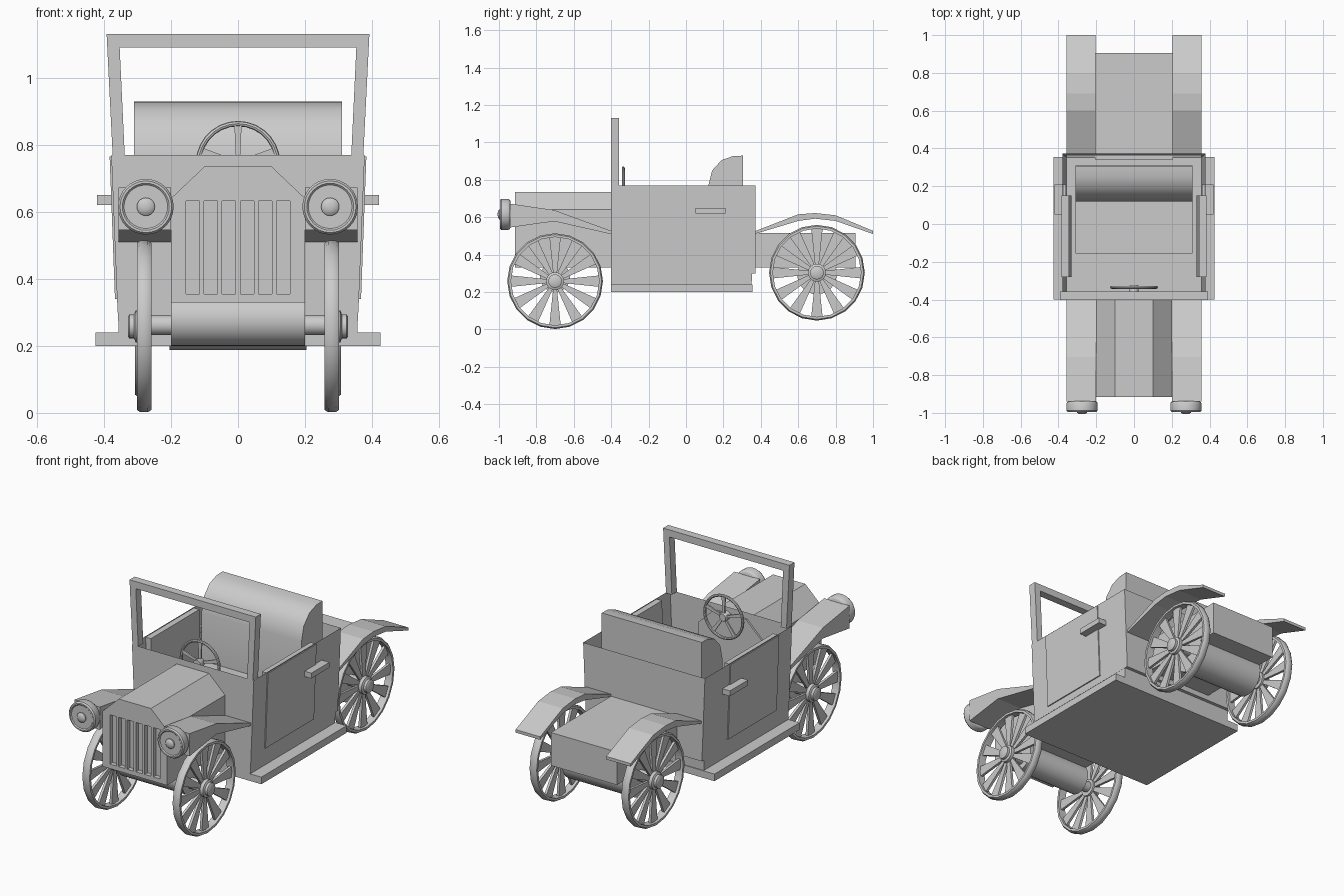
import bpy, bmesh
from math import sin, cos, pi, radians
from mathutils import Matrix, Vector

if "Cube" in bpy.data.objects:
    bpy.data.objects.remove(bpy.data.objects["Cube"])

ALONG_X = Matrix.Rotation(pi / 2, 4, 'Y')
ALONG_FRONT = Matrix.Rotation(pi / 2, 4, 'X')   # local z points to -y


def finish(name, bm, mirror=False, smooth=False):
    bmesh.ops.recalc_face_normals(bm, faces=bm.faces)
    me = bpy.data.meshes.new(name)
    bm.to_mesh(me)
    bm.free()
    if smooth:
        me.shade_smooth()
        me.set_sharp_from_angle(angle=radians(35))
    ob = bpy.data.objects.new(name, me)
    bpy.context.collection.objects.link(ob)
    if mirror:
        ob.modifiers.new("mirror", 'MIRROR').use_clip = False
    return ob


def add_hexa(bm, low, z0, high, z1):
    """Block between two rectangles (x0, x1, y0, y1)."""
    rings = []
    for (a, b, c, d), z in ((low, z0), (high, z1)):
        rings.append([bm.verts.new((x, y, z)) for x, y in ((a, c), (b, c), (b, d), (a, d))])
    lo, hi = rings
    bm.faces.new(lo[::-1])
    top = bm.faces.new(hi)
    for i in range(4):
        j = (i + 1) % 4
        bm.faces.new((lo[i], lo[j], hi[j], hi[i]))
    return top


def block(name, low, z0, z1, high=None, mirror=False):
    bm = bmesh.new()
    add_hexa(bm, low, z0, high or low, z1)
    return finish(name, bm, mirror)


def prism(name, pts, a, b, axis, mirror=False, smooth=False):
    """Extrude a profile along x (points y,z) or y (points x,z)."""
    bm = bmesh.new()
    mk = (lambda p, t: (t, p[0], p[1])) if axis == 'x' else (lambda p, t: (p[0], t, p[1]))
    ra, rb = ([bm.verts.new(mk(p, t)) for p in pts] for t in (a, b))
    bm.faces.new(ra)
    bm.faces.new(rb[::-1])
    for i in range(len(pts)):
        j = (i + 1) % len(pts)
        bm.faces.new((ra[i], ra[j], rb[j], rb[i]))
    return finish(name, bm, mirror, smooth)


def lathe(name, prof, n, rot, pos, ring=False, mirror=False):
    """Turn a (radius, height) profile; ring closes it on itself, else capped."""
    bm = bmesh.new()
    rows = [[bm.verts.new((r * cos(2 * pi * k / n), r * sin(2 * pi * k / n), h))
             for k in range(n)] for r, h in prof]
    for i in range(len(rows) if ring else len(rows) - 1):
        p, q = rows[i], rows[(i + 1) % len(rows)]
        for k in range(n):
            m = (k + 1) % n
            bm.faces.new((p[k], p[m], q[m], q[k]))
    if not ring:
        bm.faces.new(rows[0])
        bm.faces.new(rows[-1])
    bm.transform(Matrix.Translation(pos) @ rot)
    return finish(name, bm, mirror, True)


def spokes(name, count, r0, r1, w0, w1, t, rot, pos, mirror=False):
    bm = bmesh.new()
    for k in range(count):
        sub = bmesh.new()
        add_hexa(sub, (-w0, w0, -t, t), r0, (-w1, w1, -t, t), r1)
        # radial z -> plane of the wheel, then spin to its angle
        sub.transform(Matrix.Translation(pos) @ rot @ Matrix.Rotation(2 * pi * k / count, 4, 'Z') @ ALONG_FRONT)
        tmp = bpy.data.meshes.new("tmp")
        sub.to_mesh(tmp)
        sub.free()
        bm.from_mesh(tmp)
        bpy.data.meshes.remove(tmp)
    return finish(name, bm, mirror)


# Open cabin tub: tapered block hollowed from the top
bm = bmesh.new()
top = add_hexa(bm, (-.355, .355, -.4, .35), .22, (-.378, .378, -.4, .372), .77)
bmesh.ops.inset_individual(bm, faces=[top], thickness=.042)
hole = bmesh.ops.extrude_discrete_faces(bm, faces=[top])['faces'][0]
for v in hole.verts:
    v.co.z = .3
    v.co.x *= .95
finish("cabin", bm)
block("running_board", (-.425, .425, -.4, .355), .2, .24)

# Doors and handles
block("door", (.33, .367, -.28, .15), .34, .765, (.345, .383, -.28, .15), mirror=True)
block("door_handle", (.36, .42, .05, .21), .62, .65, mirror=True)

# Windshield frame
for s in (-1, 1):
    prism("windshield_post", [(s * .338, .77), (s * .374, .77), (s * .392, 1.13), (s * .353, 1.09)],
          -.402, -.357, 'y')
prism("windshield_top", [(-.392, 1.13), (.392, 1.13), (.353, 1.09), (-.353, 1.09)], -.402, -.357, 'y')

# Seat
block("seat_cushion", (-.31, .31, -.155, .31), .29, .5)
prism("seat_back", [(.12, .48), (.12, .77), (.14, .85), (.19, .905), (.25, .926), (.305, .929), (.305, .48)],
      -.31, .31, 'x', smooth=True)

# Hood with slotted grille
hood = prism("hood", [(-.2, .33), (.2, .33), (.2, .64), (.1, .735), (-.1, .735), (-.2, .64)],
             -.915, -.39, 'y')
bm = bmesh.new()
for i in range(6):
    x = -.135 + .054 * i
    add_hexa(bm, (x - .02, x + .02, -.95, -.89), .355, (x - .02, x + .02, -.95, -.89), .632)
cutter = finish("grille_cutter", bm)
cut = hood.modifiers.new("slots", 'BOOLEAN')
cut.operation, cut.object, cut.solver = 'DIFFERENCE', cutter, 'EXACT'
bpy.context.view_layer.objects.active = hood
bpy.ops.object.modifier_apply(modifier="slots")
bpy.data.objects.remove(cutter)

# Rear trunk
block("trunk", (-.205, .205, .34, .905), .33, .515)

# Fenders
prism("front_fender", [(-.94, .672), (-.705, .638), (-.395, .525), (-.395, .508), (-.705, .578), (-.94, .545)],
      .2, .357, 'x', mirror=True)
prism("rear_fender", [(.35, .518), (.6, .615), (.69, .622), (.8, .61), (1, .527),
                      (1, .51), (.8, .58), (.69, .592), (.6, .58), (.35, .505)],
      .205, .357, 'x', mirror=True)

# Headlights
lathe("headlight", [(.068, 0), (.079, .006), (.083, .014), (.083, .05), (.077, .058), (.07, .058), (.065, .053)],
      32, ALONG_FRONT, (.275, -.937, .615), mirror=True)
lathe("headlight_knob", [(.027, 0), (.027, .006), (.02, .012), (.008, .015)],
      20, ALONG_FRONT, (.275, -.992, .615), mirror=True)

# Wheels, hubs and the drums between them
for end, y, z, x in (("front", -.7, .258, .28), ("rear", .7, .303, .285)):
    lathe(end + "_wheel_rim", [(.236, -.022), (.249, -.022), (.256, -.011), (.256, .011), (.249, .022), (.236, .022)],
          20, ALONG_X, (x, y, z), ring=True, mirror=True)
    spokes(end + "_wheel_spokes", 12, .03, .242, .009, .031, .007, ALONG_X, (x, y, z), mirror=True)
    lathe(end + "_wheel_hub", [(.048, -.018), (.048, .025), (.036, .03), (.036, .044), (.03, .048)],
          20, ALONG_X, (x, y, z), mirror=True)
    lathe(end + "_axle", [(.03, -.3), (.03, .3)], 20, ALONG_X, (0, y, z + .004))
lathe("front_drum", [(.08, -.2), (.08, .2)], 32, ALONG_X, (0, -.7, .28))
lathe("rear_drum", [(.105, -.205), (.105, .205)], 32, ALONG_X, (0, .7, .293))

# Steering wheel
hub = Vector((0, -.335, .745))
rim = [(.118 + .008 * cos(a * pi / 4), .008 * sin(a * pi / 4)) for a in range(8)]
lathe("steering_rim", rim, 28, ALONG_FRONT, hub, ring=True)
spokes("steering_spokes", 5, .01, .118, .006, .011, .004, ALONG_FRONT @ Matrix.Rotation(pi, 4, 'Z'), hub)
lathe("steering_column", [(.02, -.012), (.024, -.006), (.024, .03)], 16, ALONG_FRONT, hub)
